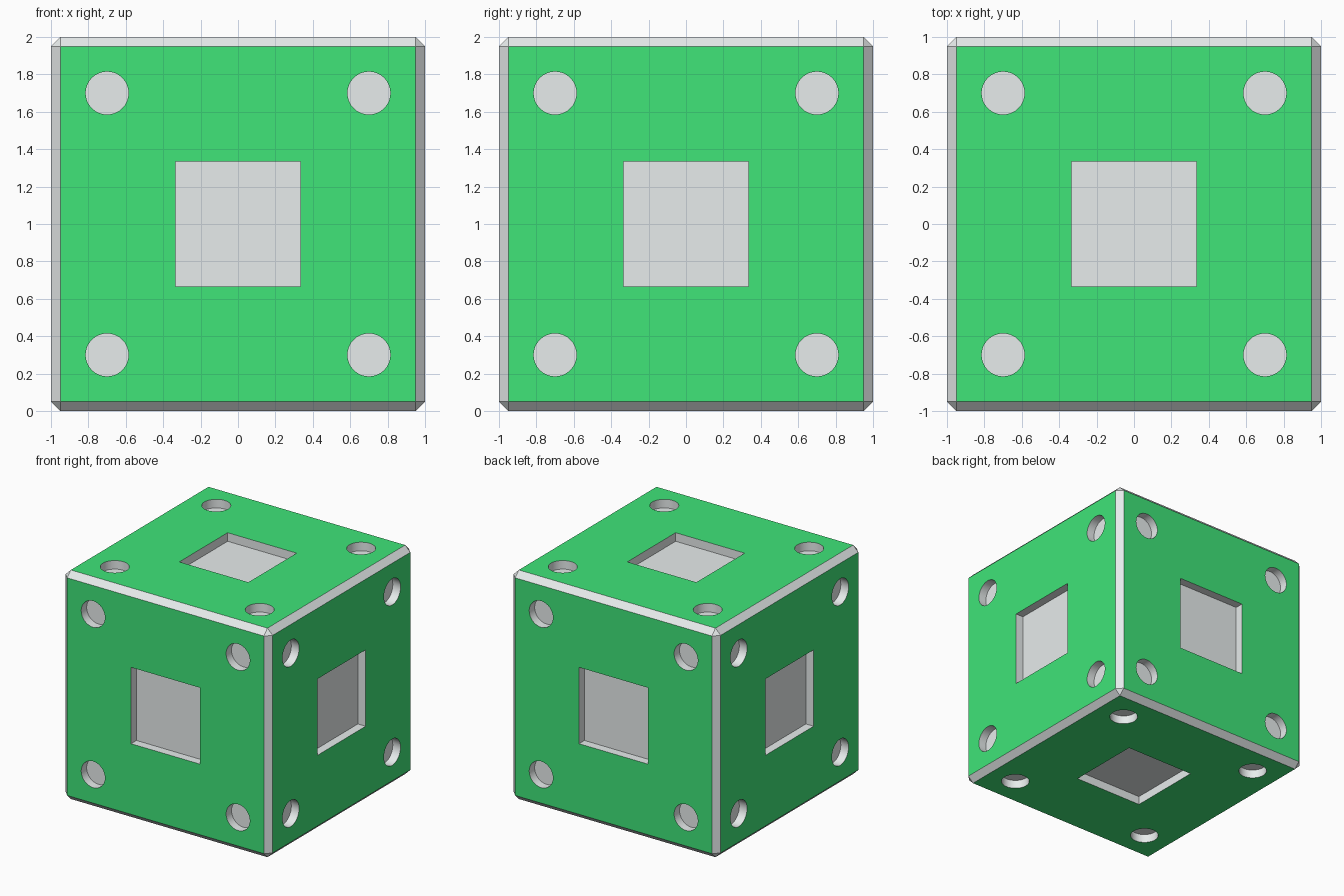
import bpy, bmesh
from math import pi
from mathutils import Matrix, Vector

if "Cube" in bpy.data.objects:
    bpy.data.objects.remove(bpy.data.objects["Cube"])

DEPTH = 0.075      # recess depth
CENTRE = Matrix.Translation((0, 0, 1))


def material(name, colour):
    m = bpy.data.materials.new(name)
    m.diffuse_color = colour
    m.use_nodes = True
    m.node_tree.nodes["Principled BSDF"].inputs["Base Color"].default_value = m.diffuse_color
    return m


def add_object(name, bm, mats):
    mesh = bpy.data.meshes.new(name)
    bm.to_mesh(mesh)
    bm.free()
    for m in mats:
        mesh.materials.append(m)
    obj = bpy.data.objects.new(name, mesh)
    bpy.context.collection.objects.link(obj)
    return obj


mats = [material("grey", (0.8, 0.84, 0.84, 1)), material("green", (0.05, 0.78, 0.19, 1))]

# Chamfered cube: large faces green, chamfers grey
bm = bmesh.new()
bmesh.ops.create_cube(bm, size=2, matrix=CENTRE)
bmesh.ops.bevel(bm, geom=bm.edges[:], offset=0.05, segments=1, affect='EDGES')
for f in bm.faces:
    f.material_index = 1 if f.calc_area() > 1 else 0
block = add_object("block", bm, mats)

# Recess cutters: a square and four round holes on each of the six sides
bm = bmesh.new()
sides = [Matrix.Rotation(a, 4, 'X') for a in (0, pi / 2, pi, -pi / 2)]
sides += [Matrix.Rotation(a, 4, 'Y') for a in (pi / 2, -pi / 2)]
for side in sides:
    frame = CENTRE @ side
    bmesh.ops.create_cube(bm, size=1, matrix=frame @ Matrix.Translation((0, 0, 1))
                          @ Matrix.Diagonal((0.667, 0.667, 2 * DEPTH, 1)))
    for x in (-0.7, 0.7):
        for y in (-0.7, 0.7):
            bmesh.ops.create_cone(bm, cap_ends=True, segments=32, radius1=0.115,
                                  radius2=0.115, depth=2 * DEPTH,
                                  matrix=frame @ Matrix.Translation((x, y, 1)))
cutter = add_object("recess_cutter", bm, mats)
cutter.hide_render = True

# Cut the recesses
mod = block.modifiers.new("recesses", 'BOOLEAN')
mod.operation = 'DIFFERENCE'
mod.solver = 'EXACT'
mod.object = cutter
bpy.context.view_layer.objects.active = block
block.select_set(True)
bpy.ops.object.modifier_apply(modifier=mod.name)
bpy.data.objects.remove(cutter)
bpy.ops.object.shade_smooth_by_angle(angle=pi / 6)
